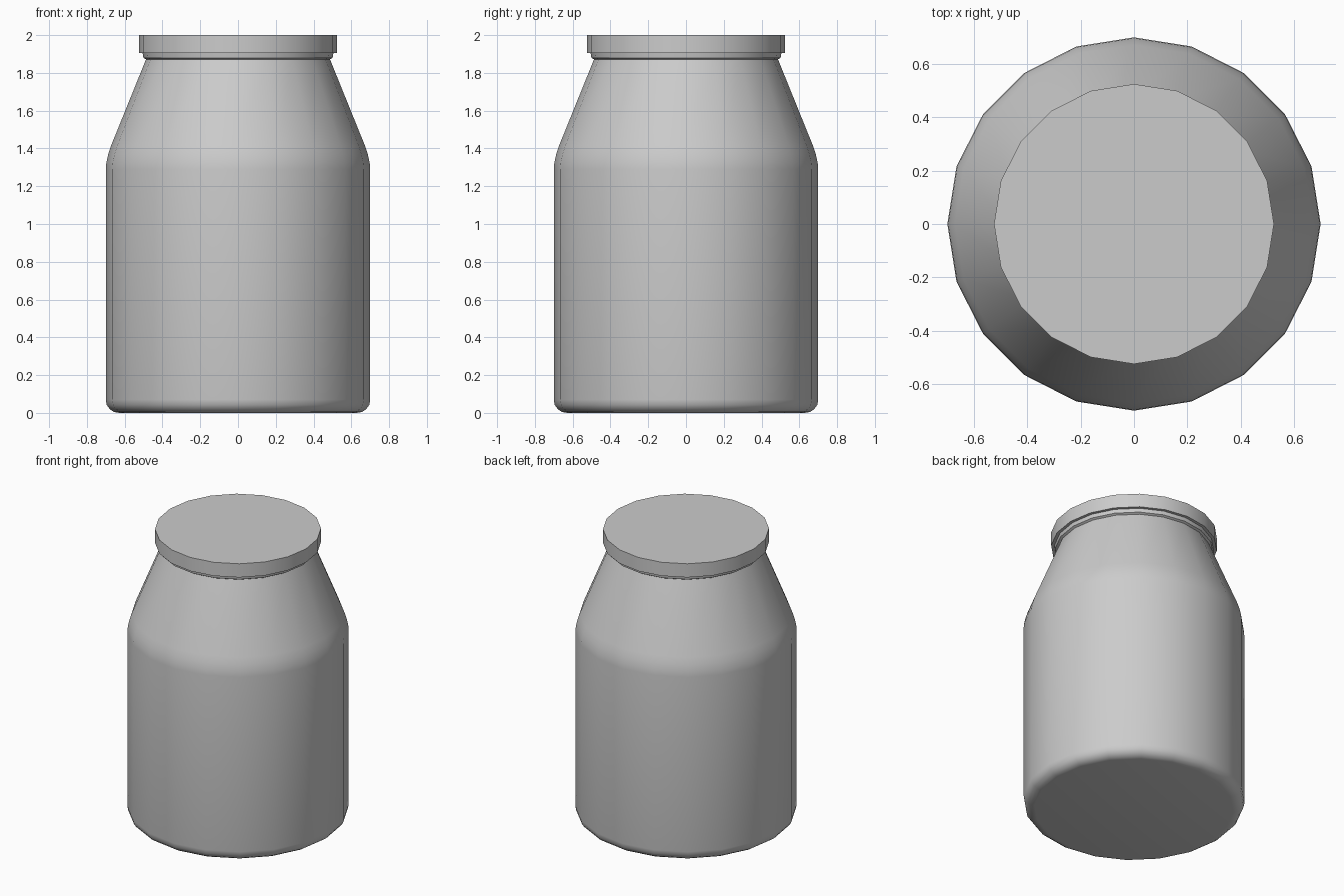
import bpy, bmesh
from math import cos, sin, pi, radians

if "Cube" in bpy.data.objects:
    bpy.data.objects.remove(bpy.data.objects["Cube"])

SIDES = 20


def lathe(name, profile):
    """Revolve (radius, z) points around z and cap both ends."""
    bm = bmesh.new()
    rings = [[bm.verts.new((r * cos(2 * pi * i / SIDES), r * sin(2 * pi * i / SIDES), z))
              for i in range(SIDES)] for r, z in profile]
    for a, b in zip(rings, rings[1:]):
        for i in range(SIDES):
            j = (i + 1) % SIDES
            bm.faces.new((a[i], a[j], b[j], b[i]))
    bm.faces.new(rings[0][::-1])
    bm.faces.new(rings[-1])
    mesh = bpy.data.meshes.new(name)
    bm.to_mesh(mesh)
    bm.free()
    obj = bpy.data.objects.new(name, mesh)
    bpy.context.collection.objects.link(obj)
    bpy.ops.object.select_all(action='DESELECT')
    obj.select_set(True)
    bpy.context.view_layer.objects.active = obj
    bpy.ops.object.shade_smooth_by_angle(angle=radians(32))
    return obj


# Jar body: rounded base, straight wall, soft shoulder, flared neck lip
lathe("jar_body", [
    (0.63, 0.0), (0.657, 0.005), (0.679, 0.02), (0.695, 0.042), (0.70, 0.07),
    (0.70, 1.29), (0.697, 1.325), (0.687, 1.37), (0.672, 1.415),
    (0.487, 1.872), (0.501, 1.88), (0.505, 1.905),
])

# Flat disc lid
lathe("lid", [(0.525, 1.905), (0.525, 2.0)])
